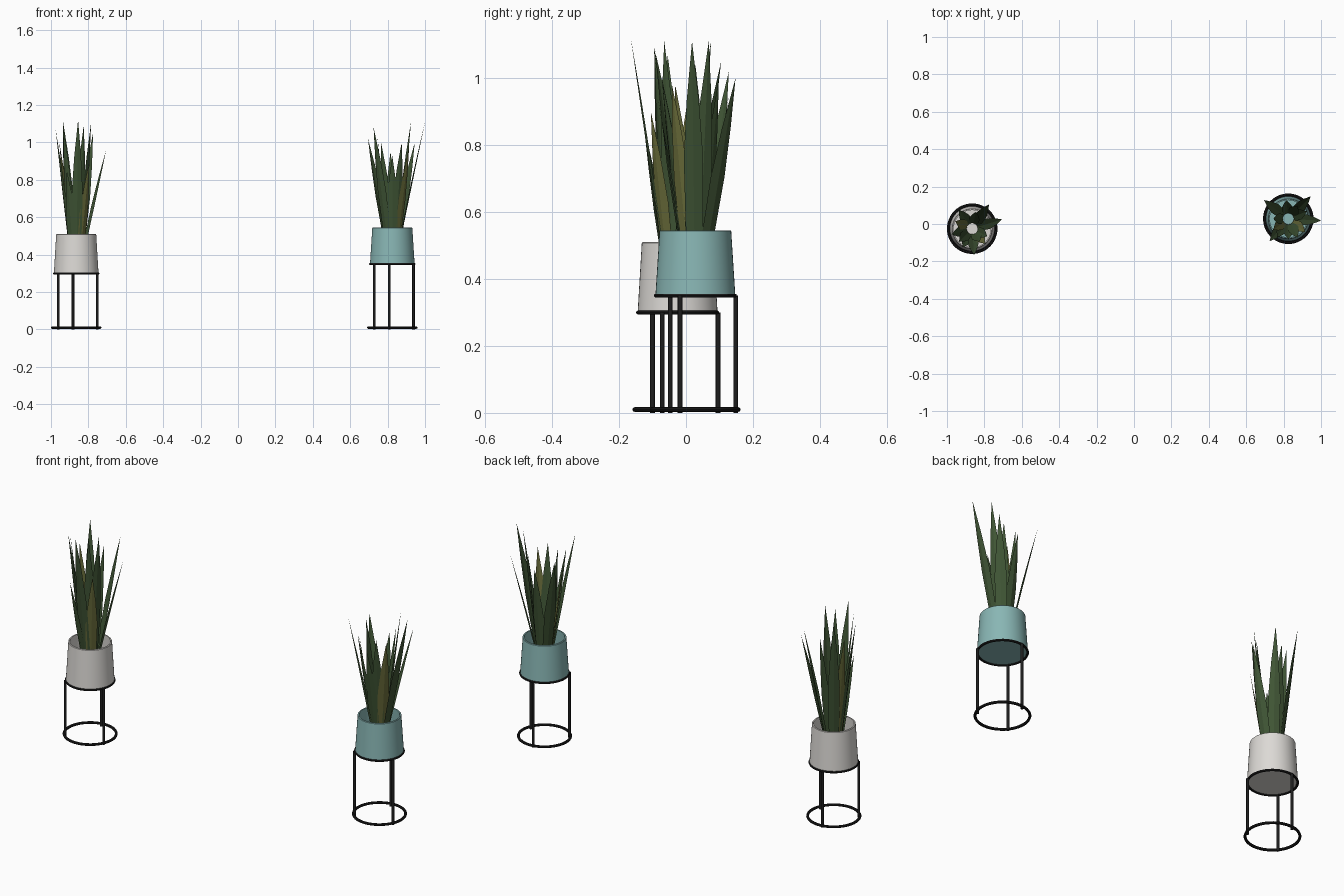
import bpy, bmesh, math
from mathutils import Vector

cube = bpy.data.objects.get("Cube")
if cube:
    bpy.data.objects.remove(cube, do_unlink=True)


def material(name, rgb):
    mat = bpy.data.materials.new(name)
    mat.use_nodes = True
    mat.diffuse_color = (*rgb, 1)
    mat.node_tree.nodes["Principled BSDF"].inputs["Base Color"].default_value = (*rgb, 1)
    return mat


black = material("black metal", (0.012, 0.012, 0.012))
white = material("white ceramic", (0.72, 0.70, 0.67))
teal = material("teal ceramic", (0.25, 0.47, 0.46))
green = material("leaf green", (0.05, 0.09, 0.035))
olive = material("leaf olive", (0.15, 0.16, 0.045))


def finish(bm, name, mats, location, smooth=False):
    mesh = bpy.data.meshes.new(name)
    bm.to_mesh(mesh)
    bm.free()
    for mat in mats:
        mesh.materials.append(mat)
    obj = bpy.data.objects.new(name, mesh)
    bpy.context.collection.objects.link(obj)
    obj.location = location
    if smooth:
        bpy.ops.object.select_all(action="DESELECT")
        obj.select_set(True)
        bpy.context.view_layer.objects.active = obj
        bpy.ops.object.shade_smooth_by_angle(angle=math.radians(40))
    return obj


def lathe(name, profile, mat, location, closed=False):
    # spin a radius/height profile around the vertical axis
    bm = bmesh.new()
    verts = [bm.verts.new((r, 0, z)) for r, z in profile]
    pairs = list(zip(verts, verts[1:]))
    if closed:
        pairs.append((verts[-1], verts[0]))
    edges = [bm.edges.new(p) for p in pairs]
    bmesh.ops.spin(bm, geom=verts + edges, cent=(0, 0, 0), axis=(0, 0, 1),
                   angle=math.tau, steps=48, use_duplicate=False)
    bmesh.ops.remove_doubles(bm, verts=bm.verts, dist=0.0001)
    bmesh.ops.recalc_face_normals(bm, faces=bm.faces)
    return finish(bm, name, [mat], location, True)


def ring(name, radius, tube, location):
    turns = [math.tau * i / 8 for i in range(8)]
    profile = [(radius + tube * math.cos(a), tube * math.sin(a)) for a in turns]
    return lathe(name, profile, black, location, True)


def add_leaf(bm, base_z, tip, is_olive):
    # flat tapering blade, gently folded along its middle
    tip = Vector(tip)
    out = Vector((tip.x, tip.y, 0)).normalized()
    side = Vector((-out.y, out.x, 0))
    base = out * 0.03 + Vector((0, 0, base_z))
    rows = []
    for t, half in ((0, 0.019), (0.22, 0.026), (0.5, 0.029), (0.75, 0.018)):
        mid = base.lerp(tip, t)
        fold = mid - out * half * 0.2
        rows.append([bm.verts.new(p) for p in
                     (fold - side * half, mid, fold + side * half)])
    point = bm.verts.new(tip)
    faces = []
    for low, high in zip(rows, rows[1:]):
        for i in range(2):
            faces.append(bm.faces.new((low[i], low[i + 1], high[i + 1], high[i])))
    for i in range(2):
        faces.append(bm.faces.new((rows[-1][i], rows[-1][i + 1], point)))
    for face in faces:
        face.material_index = int(is_olive)


def potted_plant(side, x, y, pot_low, pot_high, pot_mat, tips):
    # wire stand
    ring(side + "_stand_foot_ring", 0.128, 0.007, (x, y, 0.01))
    ring(side + "_stand_top_ring", 0.118, 0.006, (x, y, pot_low))
    for n in range(3):
        angle = math.radians(98 + 120 * n)
        bm = bmesh.new()
        bmesh.ops.create_cone(bm, cap_ends=True, segments=12, radius1=0.007,
                              radius2=0.007, depth=pot_low)
        spot = (x + 0.122 * math.cos(angle), y + 0.122 * math.sin(angle), pot_low / 2)
        finish(bm, f"{side}_stand_leg_{n + 1}", [black], spot, True)
    # hollow tapered pot
    h = pot_high - pot_low
    lathe(side + "_pot", [(0, 0), (0.115, 0), (0.119, 0.005), (0.107, h - 0.002),
                          (0.105, h), (0.099, h), (0.104, 0.04), (0, 0.04)],
          pot_mat, (x, y, pot_low))
    # leaves, the last two of each plant being olive
    bm = bmesh.new()
    for n, tip in enumerate(tips):
        add_leaf(bm, pot_low + 0.06, tip, n >= len(tips) - 2)
    finish(bm, side + "_leaves", [green, olive], (x, y, 0))


# leaf tips measured from each plant's centre
right_tips = [
    (0.01, -0.14, 1.12), (0.16, 0.05, 0.96), (0.09, 0.13, 1.05),
    (-0.11, -0.03, 1.07), (-0.07, 0.1, 1.11), (0.04, -0.07, 1.09),
    (0.08, -0.04, 1.11), (-0.07, -0.07, 1.09), (0.02, 0.09, 1.0),
    (-0.05, -0.1, 0.85), (-0.09, 0.04, 1.0), (0.07, -0.08, 0.9)]
left_tips = [
    (0.175, -0.01, 1.11), (-0.13, 0.1, 1.02), (-0.1, -0.12, 1.08),
    (0.12, 0.12, 1.0), (0.1, 0.04, 1.11), (-0.06, -0.1, 1.0),
    (0.0, -0.11, 0.93), (0.05, -0.1, 1.0), (-0.01, 0.1, 0.95),
    (-0.08, 0.0, 1.04), (0.05, 0.07, 1.0), (0.09, -0.07, 0.98),
    (-0.08, -0.06, 0.98)]

potted_plant("right", -0.865, -0.025, 0.30, 0.51, white, right_tips)
potted_plant("left", 0.825, 0.028, 0.35, 0.545, teal, left_tips)
